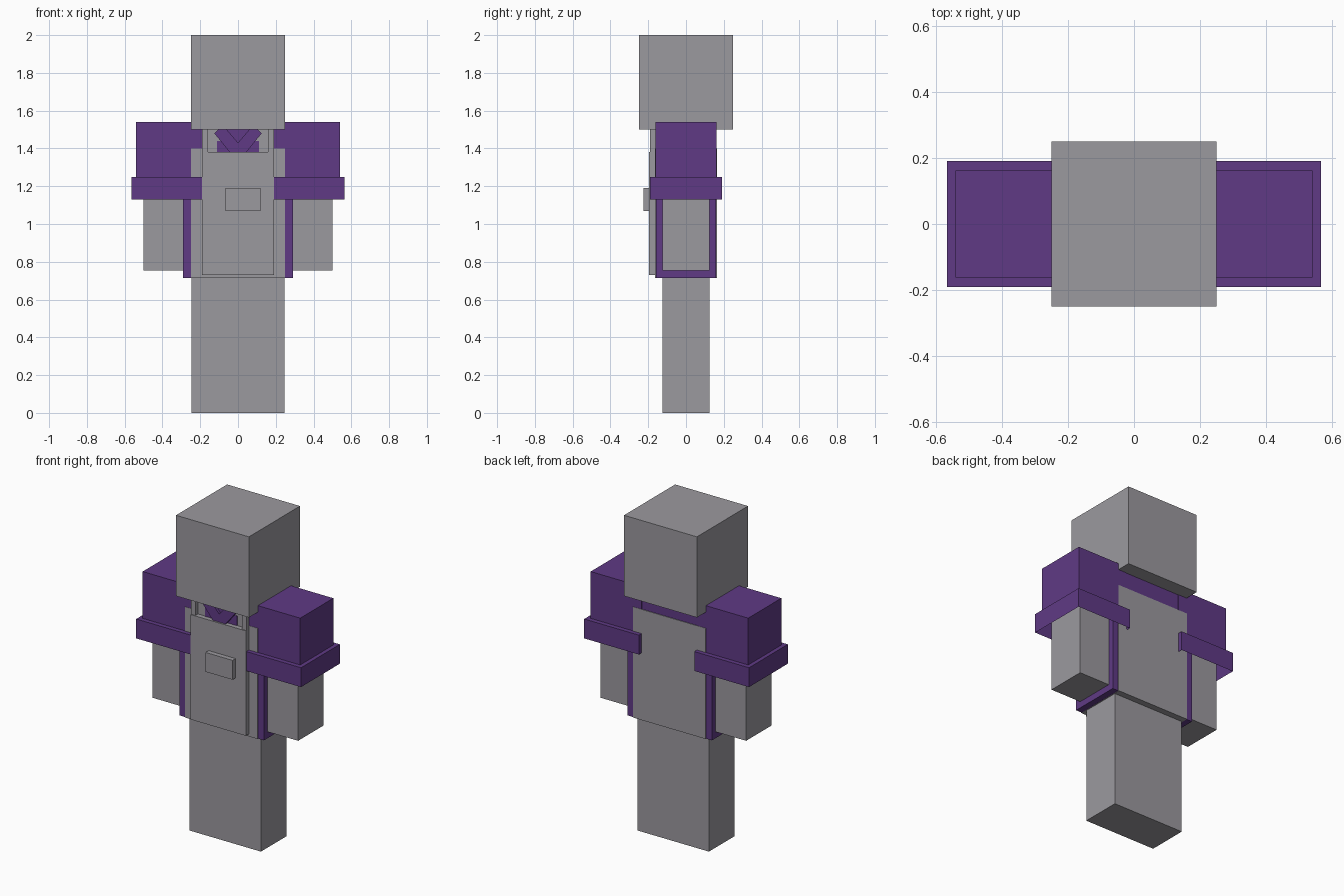
import bpy
import bmesh

cube = bpy.data.objects.get("Cube")
if cube:
    bpy.data.objects.remove(cube, do_unlink=True)


def material(name, rgb):
    mat = bpy.data.materials.new(name)
    mat.use_nodes = True
    colour = (*rgb, 1)
    mat.diffuse_color = colour
    mat.node_tree.nodes["Principled BSDF"].inputs["Base Color"].default_value = colour
    return mat


grey = material("grey", (0.33, 0.32, 0.345))
purple = material("purple", (0.115, 0.042, 0.235))


def finish(name, bm, mat):
    bmesh.ops.recalc_face_normals(bm, faces=bm.faces)
    mesh = bpy.data.meshes.new(name)
    bm.to_mesh(mesh)
    bm.free()
    mesh.materials.append(mat)
    obj = bpy.data.objects.new(name, mesh)
    bpy.context.collection.objects.link(obj)
    return obj


def box(name, xs, ys, zs, mat, hollow=None):
    """Box from its ranges; hollow = (rim, depth) opens it from below."""
    bm = bmesh.new()
    bmesh.ops.create_cube(bm, size=1)
    for v in bm.verts:
        v.co = [r[0] if c < 0 else r[1] for c, r in zip(v.co, (xs, ys, zs))]
    if hollow:
        bm.normal_update()
        base = min(bm.faces, key=lambda f: f.calc_center_median().z)
        bmesh.ops.inset_region(bm, faces=[base], thickness=hollow[0])
        for v in base.verts:
            v.co.z += hollow[1]
    return finish(name, bm, mat)


def prism(name, outline, y0, y1, mat):
    """Outline in x and z, extruded from y0 to y1."""
    bm = bmesh.new()
    face = bm.faces.new([bm.verts.new((x, y0, z)) for x, z in outline])
    ext = bmesh.ops.extrude_face_region(bm, geom=[face])
    for v in ext["geom"]:
        if isinstance(v, bmesh.types.BMVert):
            v.co.y = y1
    return finish(name, bm, mat)


# Head, legs and torso
box("head", (-0.25, 0.25), (-0.25, 0.25), (1.5, 2), grey)
box("legs", (-0.245, 0.245), (-0.125, 0.125), (0, 0.75), grey)
box("vest", (-0.29, 0.29), (-0.16, 0.16), (0.715, 1.5), purple)
box("shirt", (-0.25, 0.25), (-0.164, 0.164), (0.714, 1.4), grey)
box("shirt_neck", (-0.18, 0.18), (-0.164, -0.1), (1.4, 1.5), grey)

# Apron bib with its pocket
box("bib", (-0.19, 0.19), (-0.195, -0.16), (0.73, 1.38), grey)
box("bib_pocket", (-0.065, 0.12), (-0.225, -0.19), (1.07, 1.19), grey)

# Neckline
box("neck_cloth", (-0.11, 0.11), (-0.167, -0.15), (1.37, 1.44), purple)
prism("neck_infill", [(-0.08, 1.5), (0.08, 1.5), (0, 1.4)], -0.17, -0.15, purple)

# Mirrored parts
for side, s in (("left", 1), ("right", -1)):
    def span(a, b):
        return tuple(sorted((s * a, s * b)))

    box(side + "_arm", span(0.25, 0.5), (-0.125, 0.125), (0.755, 1.5), grey)
    box(side + "_sleeve", span(0.19, 0.54), (-0.162, 0.162), (1.24, 1.54), purple)
    box(side + "_cuff", span(0.19, 0.565), (-0.19, 0.19), (1.13, 1.25), purple, (0.03, 0.11))
    box(side + "_strap", span(0.16, 0.19), (-0.19, -0.16), (1.37, 1.5), grey)
    collar = [(0.125, 1.48), (0.105, 1.5), (0.06, 1.5), (0, 1.43), (0, 1.375), (0.04, 1.375)]
    prism(side + "_collar", [(s * x, z) for x, z in collar], -0.185, -0.16, purple)
